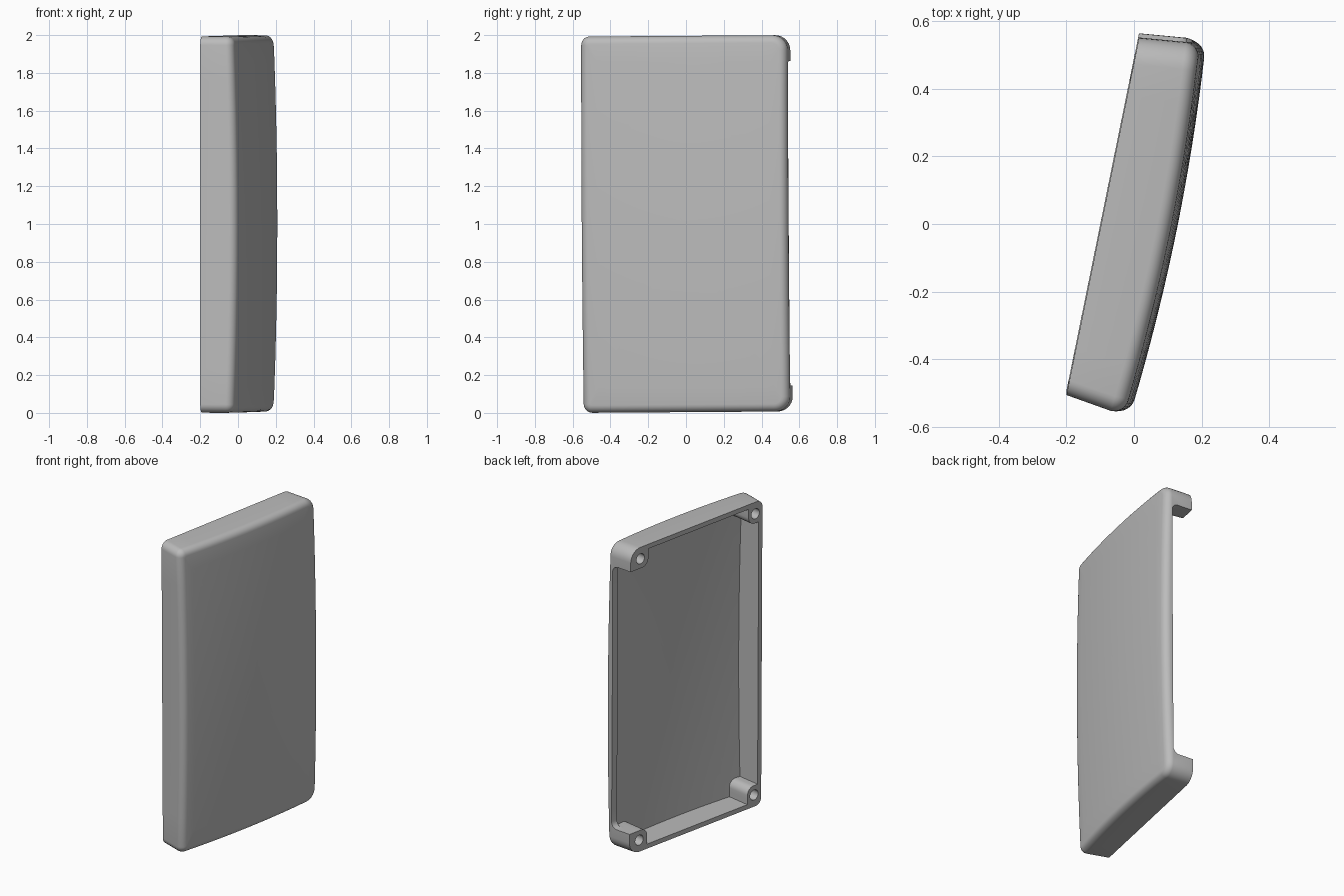
import bpy, bmesh, math
from mathutils import Matrix, Vector

if "Cube" in bpy.data.objects:
    bpy.data.objects.remove(bpy.data.objects["Cube"])

# Local frame: u = width, v = height, w = depth from the mounting plane
W, LOW, HIGH = 1.08, 0.004, 1.996
d, n = Vector((0.199, 0.98, 0)), Vector((0.98, -0.199, 0))
place = Matrix.Translation((-0.2, -0.5, 0)) @ Matrix(
    ((d.x, 0, n.x, 0), (d.y, 0, n.y, 0), (0, 1, 0, 0), (0, 0, 0, 1)))
tilt = Matrix.Translation((0, 0, 1)) @ Matrix.Rotation(0.007, 4, 'X') @ Matrix.Translation((0, 0, -1))
FRAME = tilt @ place

grey = bpy.data.materials.new("light_grey")
grey.diffuse_color = (0.5, 0.5, 0.5, 1)
grey.use_nodes = True
grey.node_tree.nodes["Principled BSDF"].inputs["Base Color"].default_value = grey.diffuse_color


def dome(u, v):
    return 0.224 - 0.024 * ((u - 0.54) / 0.54) ** 2 - 0.021 * (v - 1) ** 2


def rounded_rect(u0, u1, v0, v1, r_front, r_back, edge=10, arc=7):
    """Outline with rounded corners and subdivided straight edges."""
    pts = []
    corners = [(u1, v0, r_back, -90, -1, 1), (u1, v1, r_back, 0, -1, -1),
               (u0, v1, r_front, 90, 1, -1), (u0, v0, r_front, 180, 1, 1)]
    for cu, cv, r, a0, su, sv in corners:
        run = []
        for i in range(arc + 1):
            a = math.radians(a0 + 90 * i / arc)
            run.append(Vector((cu + su * r + r * math.cos(a), cv + sv * r + r * math.sin(a))))
        pts.append(run)
    out = []
    for k in range(4):
        out += pts[k]
        a, b = pts[k][-1], pts[(k + 1) % 4][0]
        out += [a.lerp(b, i / edge) for i in range(1, edge)]
    return out


def loft(name, rings):
    """Closed skin through rings of equal point count."""
    bm = bmesh.new()
    loops = [[bm.verts.new(p) for p in ring] for ring in rings]
    for a, b in zip(loops, loops[1:]):
        for i in range(len(a)):
            j = (i + 1) % len(a)
            bm.faces.new((a[i], a[j], b[j], b[i]))
    bm.faces.new(loops[0][::-1])
    bm.faces.new(loops[-1])
    bmesh.ops.recalc_face_normals(bm, faces=bm.faces)
    bm.transform(FRAME)
    me = bpy.data.meshes.new(name)
    bm.to_mesh(me)
    bm.free()
    me.materials.append(grey)
    ob = bpy.data.objects.new(name, me)
    bpy.context.collection.objects.link(ob)
    return ob


def prism(name, outline, w0, w1):
    return loft(name, [[(p[0], p[1], w) for p in outline] for w in (w0, w1)])


def cut(target, tool):
    mod = target.modifiers.new("cut", 'BOOLEAN')
    mod.operation, mod.solver, mod.object = 'DIFFERENCE', 'EXACT', tool
    bpy.context.view_layer.objects.active = target
    bpy.ops.object.modifier_apply(modifier=mod.name)
    bpy.data.objects.remove(tool)


def section(inset, flare=0.0):
    return rounded_rect(inset - 0.02 * flare, W + 0.015 * flare - inset, LOW + inset, HIGH - inset,
                        max(0.045 - inset, 0.012), max(0.08 - inset, 0.012))


def dome_rings(outline, drop):
    """Rings shrinking to the middle along the domed face."""
    mid = Vector((W / 2, 1))
    rings = []
    for s in (1, 0.9, 0.78, 0.64, 0.5, 0.35, 0.2, 0.08, 0.01):
        ring = [mid + (p - mid) * s for p in outline]
        rings.append([(p.x, p.y, dome(p.x, p.y) - drop) for p in ring])
    return rings


# Outer body: flared walls, rounded rim, domed face
R = 0.04
rings = [[(p.x, p.y, 0) for p in section(0)]]
for k in range(6):
    a = math.radians(15 * k)
    ring = section(R * (1 - math.cos(a)), 1)
    rings.append([(p.x, p.y, dome(p.x, p.y) - R + R * math.sin(a)) for p in ring])
rings += dome_rings(section(R, 1), 0)
cover = loft("cover_panel", rings)

# Cavity, leaving out the four screw bosses
WALL = 0.03
inner = section(WALL)
cavity = loft("cavity_cutter", [[(p.x, p.y, -0.05) for p in inner]] + dome_rings(inner, 0.035))
holes = [(u, v) for u in (0.058, 1.0) for v in (0.08, 1.92)]
for u, v in holes:
    span_u = (-0.2, u + 0.055) if u < 0.5 else (u - 0.065, 1.3)
    span_v = (-0.2, v + 0.062) if v < 1 else (v - 0.062, 2.2)
    cut(cavity, prism("boss", rounded_rect(*span_u, *span_v, 0.05, 0.05), -0.1, 0.4))
cut(cover, cavity)

# Open back side between the bosses, with rounded inner corners
profile = rounded_rect(-0.3, 0.14, 0.142, 1.858, 0.02, 0.04)
cut(cover, loft("side_cutter", [[(u, p.y, p.x) for p in profile] for u in (1.02, 1.25)]))

# Blind screw holes
for u, v in holes:
    circle = [(u + 0.033 * math.cos(i * math.tau / 24), v + 0.033 * math.sin(i * math.tau / 24))
              for i in range(24)]
    cut(cover, prism("hole_cutter", circle, -0.05, 0.12))

bpy.ops.object.select_all(action='DESELECT')
cover.select_set(True)
bpy.context.view_layer.objects.active = cover
bpy.ops.object.shade_smooth_by_angle(angle=math.radians(30))
